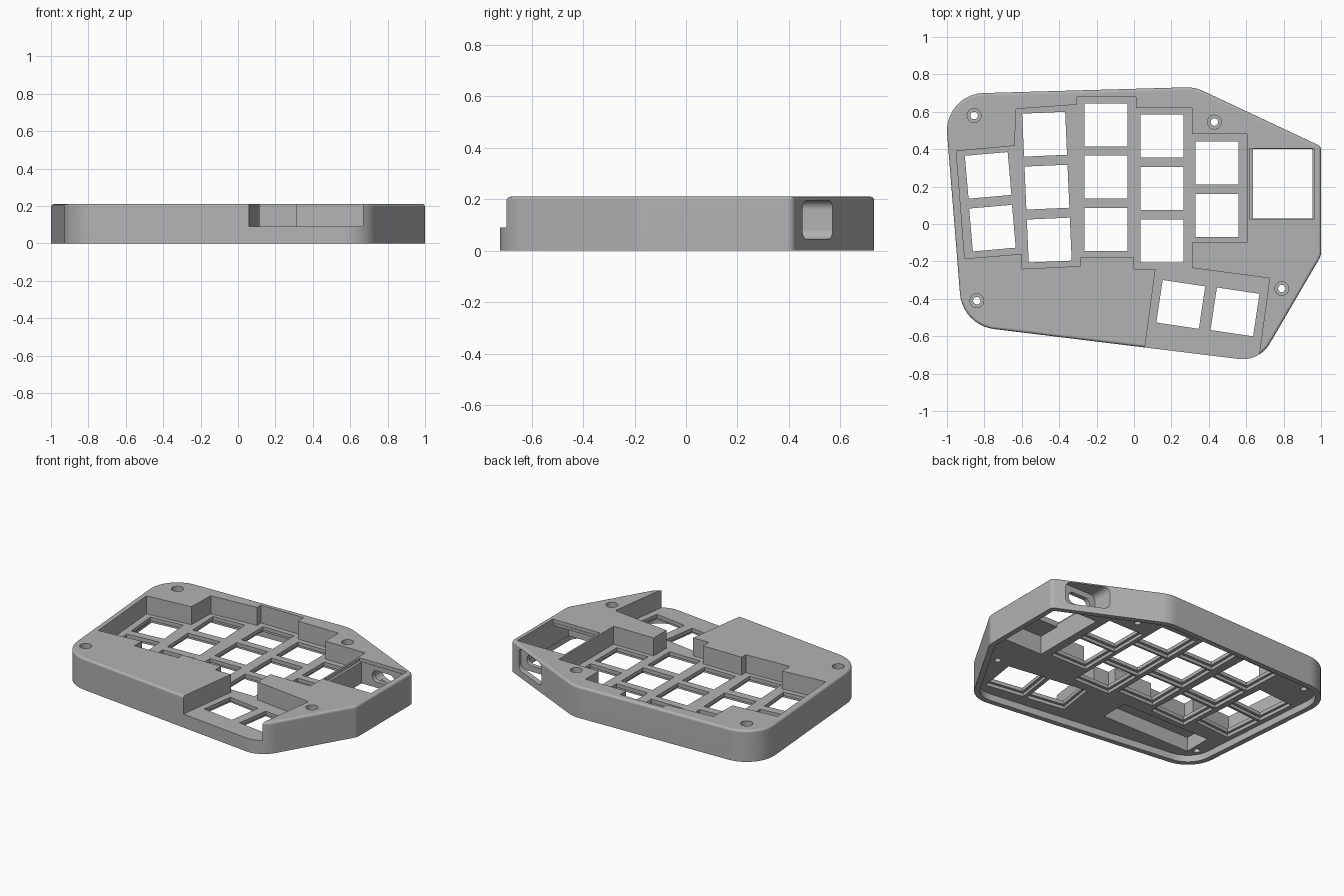
import bpy, bmesh, math
from mathutils import Vector, Matrix

if "Cube" in bpy.data.objects:
    bpy.data.objects.remove(bpy.data.objects["Cube"])

TOP, PLATE, UNDER = 0.21, 0.09, 0.045   # case top, key plate top, plate underside

grey = bpy.data.materials.new("case_grey")
grey.use_nodes = True
COLOUR = (0.45, 0.45, 0.45, 1)
grey.diffuse_color = COLOUR
grey.node_tree.nodes["Principled BSDF"].inputs["Base Color"].default_value = COLOUR


def rounded(corners, inset=0.0, steps=10):
    """Polygon from (x, y, tangent length) corners, rounded and moved inwards."""
    out = []
    n = len(corners)
    for i, (x, y, t) in enumerate(corners):
        p = Vector((x, y))
        d1 = (Vector(corners[i - 1][:2]) - p).normalized()
        d2 = (Vector(corners[(i + 1) % n][:2]) - p).normalized()
        half = d1.angle(d2) / 2
        mid = (d1 + d2).normalized()
        p = p + mid * inset / math.sin(half)
        t = max(t - inset / math.tan(half), 0.004)
        c = p + mid * t / math.cos(half)
        a, b = p + d1 * t - c, p + d2 * t - c
        w = a.angle(b)
        for k in range(steps + 1):
            s = k / steps
            out.append(c + (a * math.sin((1 - s) * w) + b * math.sin(s * w)) / math.sin(w))
    return out


def prism(name, points, z0, z1, fillet=0.0, matrix=None):
    """Upright prism over a polygon, with an optional rounded top edge."""
    bm = bmesh.new()
    face = bm.faces.new([bm.verts.new((p[0], p[1], z0)) for p in points])
    res = bmesh.ops.extrude_face_region(bm, geom=[face])
    top = [v for v in res["geom"] if isinstance(v, bmesh.types.BMVert)]
    bmesh.ops.translate(bm, vec=(0, 0, z1 - z0), verts=top)
    bmesh.ops.recalc_face_normals(bm, faces=bm.faces)
    if fillet:
        rim = [e for e in bm.edges if all(v.co.z > z1 - 1e-5 for v in e.verts)]
        bmesh.ops.bevel(bm, geom=rim, offset=fillet, segments=3, profile=0.5,
                        affect="EDGES", clamp_overlap=True)
    if matrix:
        bm.transform(matrix)
        bmesh.ops.recalc_face_normals(bm, faces=bm.faces)
    mesh = bpy.data.meshes.new(name)
    bm.to_mesh(mesh)
    bm.free()
    mesh.materials.append(grey)
    ob = bpy.data.objects.new(name, mesh)
    bpy.context.collection.objects.link(ob)
    return ob


def box(x0, x1, y0, y1):
    return [(x0, y0), (x1, y0), (x1, y1), (x0, y1)]


def turned_square(cx, cy, size, deg):
    m = Matrix.Rotation(math.radians(deg), 2)
    h = size / 2
    return [Vector((cx, cy)) + m @ Vector(p) for p in box(-h, h, -h, h)]


def disc(cx, cy, r, n=24):
    return [(cx + r * math.cos(math.tau * i / n), cy + r * math.sin(math.tau * i / n))
            for i in range(n)]


# Outer shell
outline = [(-1.016, 0.694, 0.21), (0.325, 0.732, 0.05), (1, 0.415, 0.02),
           (1, -0.17, 0.02), (0.67, -0.735, 0.11), (-0.917, -0.541, 0.17)]
case = prism("keyboard_case", rounded(outline), 0, TOP, fillet=0.015)

cutters = []


def cut(name, points, z0, z1, matrix=None):
    ob = prism(name, points, z0, z1, matrix=matrix)
    ob.hide_render = True
    cutters.append(ob)


# Hollow underside
cut("underside", rounded(outline, inset=0.035), -0.1, UNDER)

# Stepped key recess, open at the front by the thumb keys
recess = [(-0.95, 0.39), (-0.637, 0.418), (-0.632, 0.615), (-0.305, 0.638), (-0.305, 0.68),
          (0.01, 0.68), (0.01, 0.62), (0.31, 0.62), (0.31, 0.48), (0.605, 0.48),
          (0.605, -0.1), (0.31, -0.1), (0.31, -0.235), (0.725, -0.29), (0.655, -0.8),
          (0.045, -0.76), (0.115, -0.24), (0, -0.24), (0, -0.18), (-0.285, -0.18),
          (-0.285, -0.225), (-0.6, -0.24), (-0.6, -0.16), (-0.905, -0.185)]
cut("key_recess", recess, PLATE, 0.4)

# Key holes, each with a wider clip recess below
keys = [(-0.78, 0.26, 5), (-0.757, -0.022, 5), (0.25, -0.43, -8.5), (0.54, -0.47, -8.5)]
keys += [(-0.478 + 0.0125 * i, 0.48 - 0.283 * i, 2.5) for i in range(3)]
keys += [(-0.15, 0.53 - 0.28 * i, 0) for i in range(3)]
keys += [(0.15, 0.47 - 0.28 * i, 0) for i in range(3)]
keys += [(0.445, 0.325 - 0.28 * i, 0) for i in range(2)]
for x, y, deg in keys:
    cut("key_hole", turned_square(x, y, 0.23, deg), 0.01, 0.3)
    cut("clip_recess", turned_square(x, y, 0.266, deg), 0.02, 0.066)

# Counterbored screw holes
for x, y in [(-0.855, 0.58), (0.43, 0.545), (-0.84, -0.41), (0.79, -0.345)]:
    cut("screw_hole", disc(x, y, 0.02), -0.2, 0.3)
    cut("screw_head", disc(x, y, 0.037), 0.15, 0.31)

# Controller bay with its top window and ledge
cut("controller_bay", box(0.635, 0.955, -0.12, 0.4), 0.015, 0.17)
cut("window", box(0.635, 0.955, 0.03, 0.4), 0.1, 0.32)
cut("window_ledge", box(0.618, 0.966, 0.027, 0.403), 0.188, 0.33)

# Battery pocket under the raised front left
cut("battery_pocket", [(-0.8, -0.26), (-0.14, -0.26), (-0.14, -0.45), (-0.8, -0.45)], 0.025, 0.14)


def slot(width, height, r):
    w, h = width / 2, height / 2
    return rounded([(p[0], p[1], r) for p in box(-w, w, -h, h)], steps=6)


# Plug recess and port through the slanted back wall
to_back = Matrix.Translation((0.795, 0, 0.12)) @ Matrix.Rotation(math.radians(-90), 4, "X")
cut("plug_recess", slot(0.25, 0.15, 0.035), 0.43, 0.8, to_back)
cut("port", slot(0.165, 0.075, 0.036), 0.38, 0.5, to_back)

# Switch slot in the left side wall
to_side = (Matrix.Translation((0, -0.057, 0.09)) @ Matrix.Rotation(math.radians(90), 4, "Z")
           @ Matrix.Rotation(math.radians(90), 4, "X"))
cut("switch_slot", slot(0.134, 0.07, 0.03), 0.93, 1.1, to_side)

# Carve the shell, then drop the cutters
for ob in cutters:
    mod = case.modifiers.new(ob.name, "BOOLEAN")
    mod.operation = "DIFFERENCE"
    mod.solver = "EXACT"
    mod.object = ob
graph = bpy.context.evaluated_depsgraph_get()
carved = bpy.data.meshes.new_from_object(case.evaluated_get(graph))
case.modifiers.clear()
case.data = carved
carved.materials.clear()
carved.materials.append(grey)
for ob in cutters:
    bpy.data.objects.remove(ob)

# Smooth the rounded walls, keep the cut edges crisp
bpy.ops.object.select_all(action="DESELECT")
case.select_set(True)
bpy.context.view_layer.objects.active = case
bpy.ops.object.shade_smooth_by_angle(angle=math.radians(32))
flat = case.modifiers.new("flat_faces", "WEIGHTED_NORMAL")
flat.keep_sharp = True
